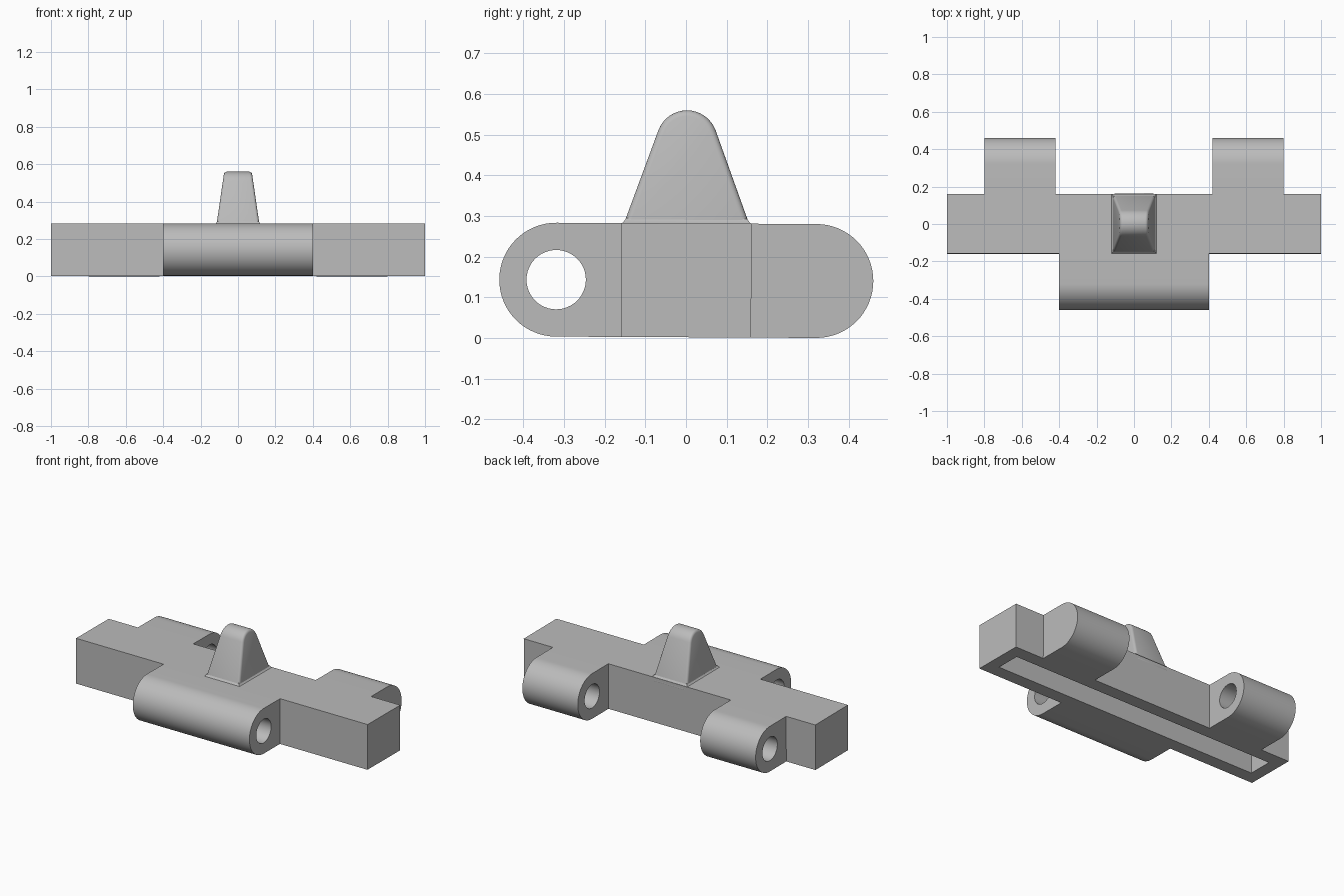
import bpy, bmesh, math
from mathutils import Matrix

cube = bpy.data.objects.get("Cube")
if cube:
    bpy.data.objects.remove(cube, do_unlink=True)

R = 0.14            # lug radius, half the link height
PIN_Y = 0.32        # pin axis distance from the centre
HALF = 0.16         # half the body depth

steel = bpy.data.materials.new("grey_steel")
steel.use_nodes = True
colour = (0.5, 0.5, 0.5, 1)
steel.diffuse_color = colour
steel.node_tree.nodes["Principled BSDF"].inputs["Base Color"].default_value = colour


def add(name, bm):
    bmesh.ops.recalc_face_normals(bm, faces=bm.faces)
    mesh = bpy.data.meshes.new(name)
    bm.to_mesh(mesh)
    bm.free()
    mesh.materials.append(steel)
    ob = bpy.data.objects.new(name, mesh)
    bpy.context.collection.objects.link(ob)
    return ob


def loft(name, rings):
    """Closed solid through equal-length rings of points."""
    bm = bmesh.new()
    loops = [[bm.verts.new(p) for p in ring] for ring in rings]
    n = len(loops[0])
    for a, b in zip(loops, loops[1:]):
        for i in range(n):
            j = (i + 1) % n
            bm.faces.new((a[i], a[j], b[j], b[i]))
    bm.faces.new(loops[0])
    bm.faces.new(loops[-1])
    return add(name, bm)


def rect(x, y, z):
    return [(-x, -y, z), (x, -y, z), (x, y, z), (-x, y, z)]


def activate(ob):
    bpy.ops.object.select_all(action="DESELECT")
    ob.select_set(True)
    bpy.context.view_layer.objects.active = ob


def apply(ob, kind, **settings):
    activate(ob)
    mod = ob.modifiers.new("shape", kind)
    for key, value in settings.items():
        setattr(mod, key, value)
    bpy.ops.object.modifier_apply(modifier=mod.name)


def cut(ob, cutter):
    apply(ob, "BOOLEAN", operation="DIFFERENCE", solver="EXACT", object=cutter)
    bpy.data.objects.remove(cutter, do_unlink=True)


def pin(x0, x1, y):
    bm = bmesh.new()
    place = Matrix.Translation(((x0 + x1) / 2, y, R)) @ Matrix.Rotation(math.pi / 2, 4, "Y")
    bmesh.ops.create_cone(bm, cap_ends=True, segments=48, radius1=0.073,
                          radius2=0.073, depth=x1 - x0, matrix=place)
    return add("pin_cutter", bm)


def lug(name, x0, x1, side, hole0, hole1):
    """Round-nosed lug with a pin hole, on the front (-1) or back (+1)."""
    arc = [math.pi * i / 32 - math.pi / 2 for i in range(33)]
    outline = [(PIN_Y + R * math.cos(a), R + R * math.sin(a)) for a in arc]
    outline += [(HALF, 2 * R), (HALF, 0)]
    ob = loft(name, [[(x, side * y, z) for y, z in outline] for x in (x0, x1)])
    cut(ob, pin(hole0, hole1, side * PIN_Y))
    return ob


# Body bar with a long slot underneath
body = loft("link_body", [rect(1, HALF, 0), rect(1, HALF, 2 * R)])
cut(body, loft("slot_cutter", [rect(0.925, 0.077, -0.1), rect(0.925, 0.077, 0.2)]))

# Hinge lugs; the hole in the back left lug is blind
parts = [
    body,
    lug("front_lug", -0.4, 0.4, -1, -0.5, 0.5),
    lug("back_right_lug", -0.8, -0.42, 1, -0.9, -0.3),
    lug("back_left_lug", 0.42, 0.8, 1, 0.3, 0.72),
]

# Guide tooth: rounded crown with tapering sides
tilt = math.radians(20)
crown, crown_z, foot_z = 0.075, 0.483, 0.25
arc = [tilt + (math.pi - 2 * tilt) * i / 16 for i in range(17)]
outline = [(crown * math.cos(a), crown_z + crown * math.sin(a)) for a in arc]
foot_y = outline[0][0] + (outline[0][1] - foot_z) * math.tan(tilt)
outline += [(-foot_y, foot_z), (foot_y, foot_z)]
tooth = loft("guide_tooth", [
    [(s * (0.114 - 0.145 * (z - 2 * R)), y, z) for y, z in outline] for s in (-1, 1)])
apply(tooth, "BEVEL", width=0.014, segments=4, limit_method="ANGLE",
      angle_limit=math.radians(40))
parts.append(tooth)

# Small flare where the tooth meets the body
parts.append(loft("tooth_fillet", [
    rect(0.122, 0.16, 0.279), rect(0.116, 0.155, 0.283), rect(0.111, 0.149, 0.292)]))

# The whole link leans very slightly backward
for ob in parts:
    ob.rotation_euler.x = -0.005
    ob.location.z = 0.002
    activate(ob)
    bpy.ops.object.shade_smooth_by_angle(angle=math.radians(35))
